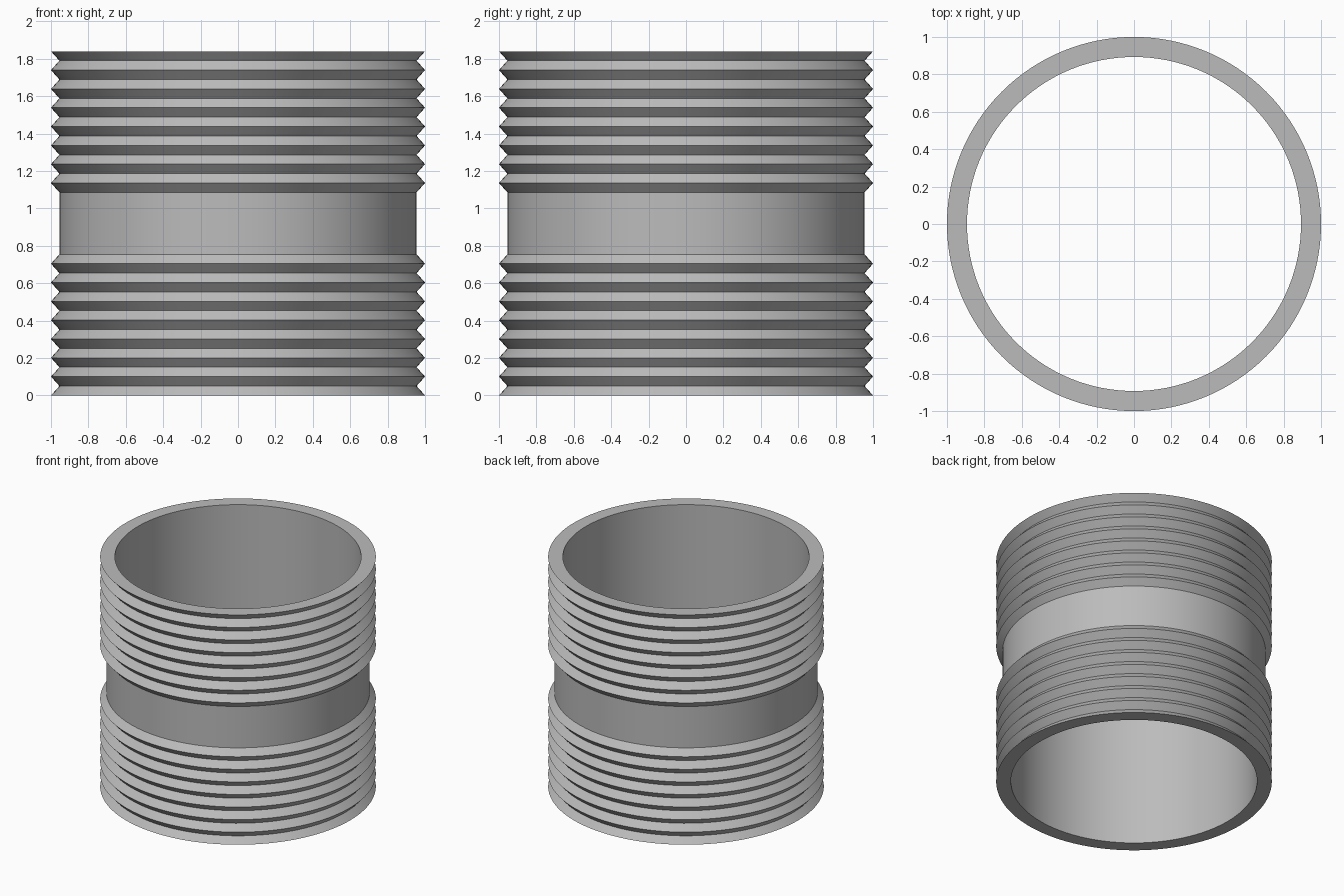
import bpy
import bmesh
from math import cos, sin, pi, radians

SEGMENTS = 128
HEIGHT = 1.84
CREST, ROOT, BORE = 1.0, 0.955, 0.893
HALF_PITCH = 0.0503
HALF_STEPS = 15

cube = bpy.data.objects.get("Cube")
if cube:
    bpy.data.objects.remove(cube, do_unlink=True)

# Plain grey plastic
grey = bpy.data.materials.new("plain grey")
grey.use_nodes = True
colour = (0.5, 0.5, 0.5, 1.0)
grey.diffuse_color = colour
grey.node_tree.nodes["Principled BSDF"].inputs["Base Color"].default_value = colour

# Zigzag ridges of the lower half, mirrored upwards, closed by the bore
lower = [(ROOT if i % 2 else CREST, i * HALF_PITCH) for i in range(HALF_STEPS + 1)]
upper = [(r, HEIGHT - z) for r, z in reversed(lower)]
profile = lower + upper + [(BORE, HEIGHT), (BORE, 0)]

# Revolve the closed profile around z
bm = bmesh.new()
rings = []
for r, z in profile:
    ring = []
    for s in range(SEGMENTS):
        a = 2 * pi * s / SEGMENTS
        ring.append(bm.verts.new((r * cos(a), r * sin(a), z)))
    rings.append(ring)
for k, ring in enumerate(rings):
    above = rings[(k + 1) % len(rings)]
    for s in range(SEGMENTS):
        t = (s + 1) % SEGMENTS
        bm.faces.new((ring[s], ring[t], above[t], above[s]))
bmesh.ops.recalc_face_normals(bm, faces=bm.faces)

mesh = bpy.data.meshes.new("ribbed_pipe_connector")
bm.to_mesh(mesh)
bm.free()
mesh.materials.append(grey)
pipe = bpy.data.objects.new("ribbed_pipe_connector", mesh)
bpy.context.collection.objects.link(pipe)

# Smooth round the pipe, crisp at ridges and rims
bpy.ops.object.select_all(action="DESELECT")
pipe.select_set(True)
bpy.context.view_layer.objects.active = pipe
bpy.ops.object.shade_smooth_by_angle(angle=radians(30))
